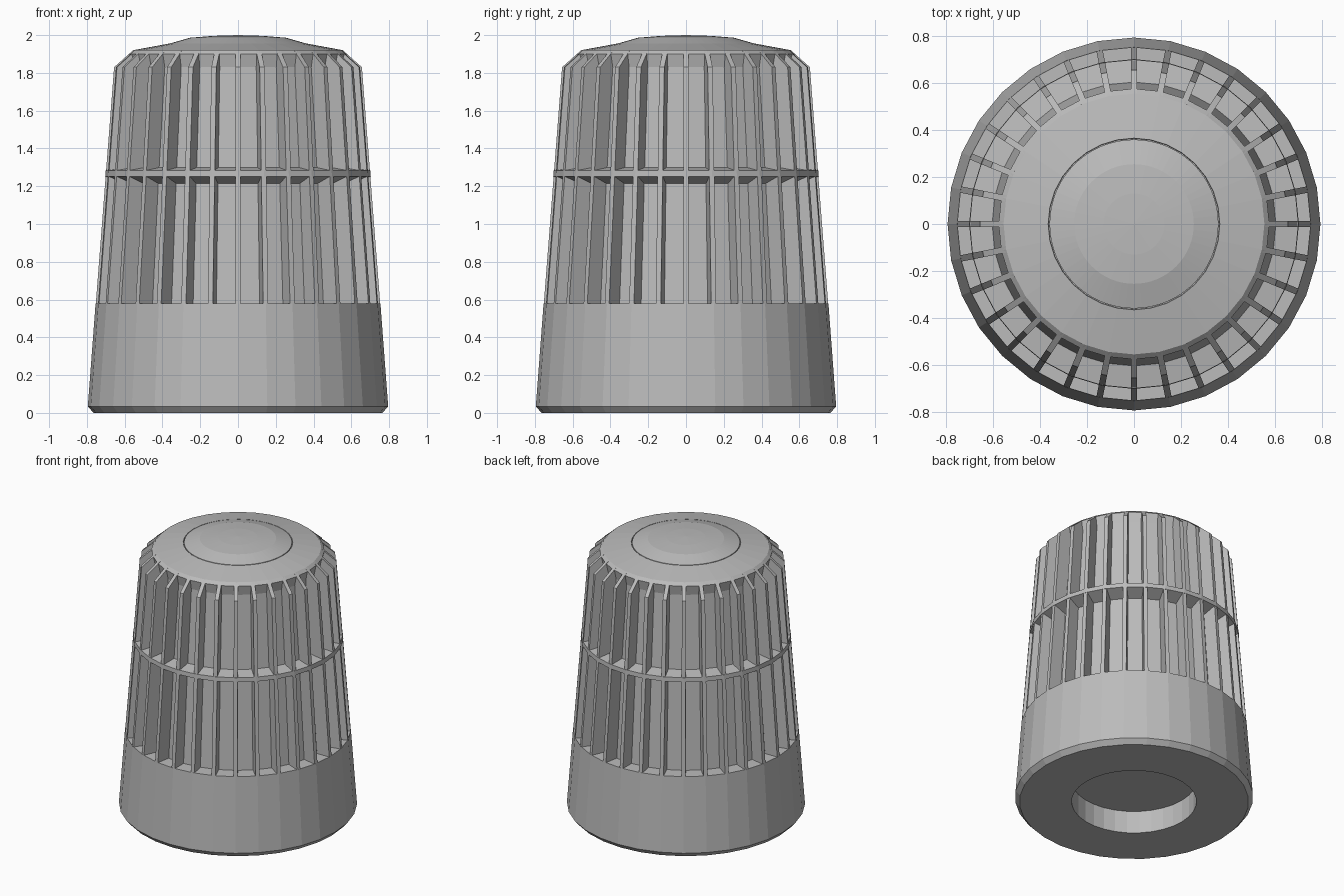
import bpy
import bmesh
from math import cos, sin, tau

cube = bpy.data.objects.get("Cube")
if cube:
    bpy.data.objects.remove(cube, do_unlink=True)

SIDES = 32
RIB_WIDTH = 0.027

grey = bpy.data.materials.new("plain grey")
grey.use_nodes = True
colour = (0.5, 0.5, 0.5, 1)
grey.diffuse_color = colour
grey.node_tree.nodes["Principled BSDF"].inputs["Base Color"].default_value = colour


def finish(name, bm):
    bmesh.ops.recalc_face_normals(bm, faces=bm.faces)
    mesh = bpy.data.meshes.new(name)
    bm.to_mesh(mesh)
    bm.free()
    mesh.materials.append(grey)
    obj = bpy.data.objects.new(name, mesh)
    bpy.context.collection.objects.link(obj)
    return obj


def lathe(name, profile, sides=SIDES, closed=False):
    """Turn a (radius, height) profile around the z axis."""
    bm = bmesh.new()
    rings = []
    for r, z in profile:
        if r == 0:
            rings.append([bm.verts.new((0, 0, z))] * sides)
        else:
            rings.append([bm.verts.new((r * cos(tau * i / sides), r * sin(tau * i / sides), z))
                          for i in range(sides)])
    pairs = list(zip(rings, rings[1:]))
    if closed:
        pairs.append((rings[-1], rings[0]))
    for a, b in pairs:
        for i in range(sides):
            j = (i + 1) % sides
            corners = list(dict.fromkeys((a[i], a[j], b[j], b[i])))
            bm.faces.new(corners)
    return finish(name, bm)


# Solid base with a round socket underneath
lathe("base", [(0, 0.165), (0.417, 0.165), (0.417, 0), (0.765, 0),
               (0.795, 0.035), (0.754, 0.58), (0.64, 0.58)])

# Tapered core behind the ribs, flaring out under the cap
lathe("core", [(0.655, 0.57), (0.612, 1.21), (0.605, 1.3),
               (0.563, 1.83), (0.577, 1.9)])

# Middle band with sloped upper and lower faces
lathe("middle_band", [(0.60, 1.21), (0.703, 1.252), (0.701, 1.284), (0.60, 1.3)],
      closed=True)

# Shallow cap and raised centre button
lathe("cap", [(0.577, 1.9), (0.556, 1.92), (0.366, 1.955), (0.364, 1.945), (0, 1.945)])
lathe("cap_button", [(0.360, 1.94), (0.360, 1.956), (0.255, 1.986),
                     (0.13, 1.996), (0, 2.0)], sides=64)

# Ribs, one at each corner of the body
bm = bmesh.new()
rib_outline = [(0.6, 0.575), (0.753, 0.575), (0.656, 1.83), (0.556, 1.919), (0.53, 1.919)]
for i in range(SIDES):
    c, s = cos(tau * i / SIDES), sin(tau * i / SIDES)
    sides = []
    for t in (-RIB_WIDTH / 2, RIB_WIDTH / 2):
        sides.append([bm.verts.new((r * c - t * s, r * s + t * c, z)) for r, z in rib_outline])
    a, b = sides
    bm.faces.new(a)
    bm.faces.new(b[::-1])
    for k in range(len(a)):
        n = (k + 1) % len(a)
        bm.faces.new((a[k], b[k], b[n], a[n]))
finish("ribs", bm)
